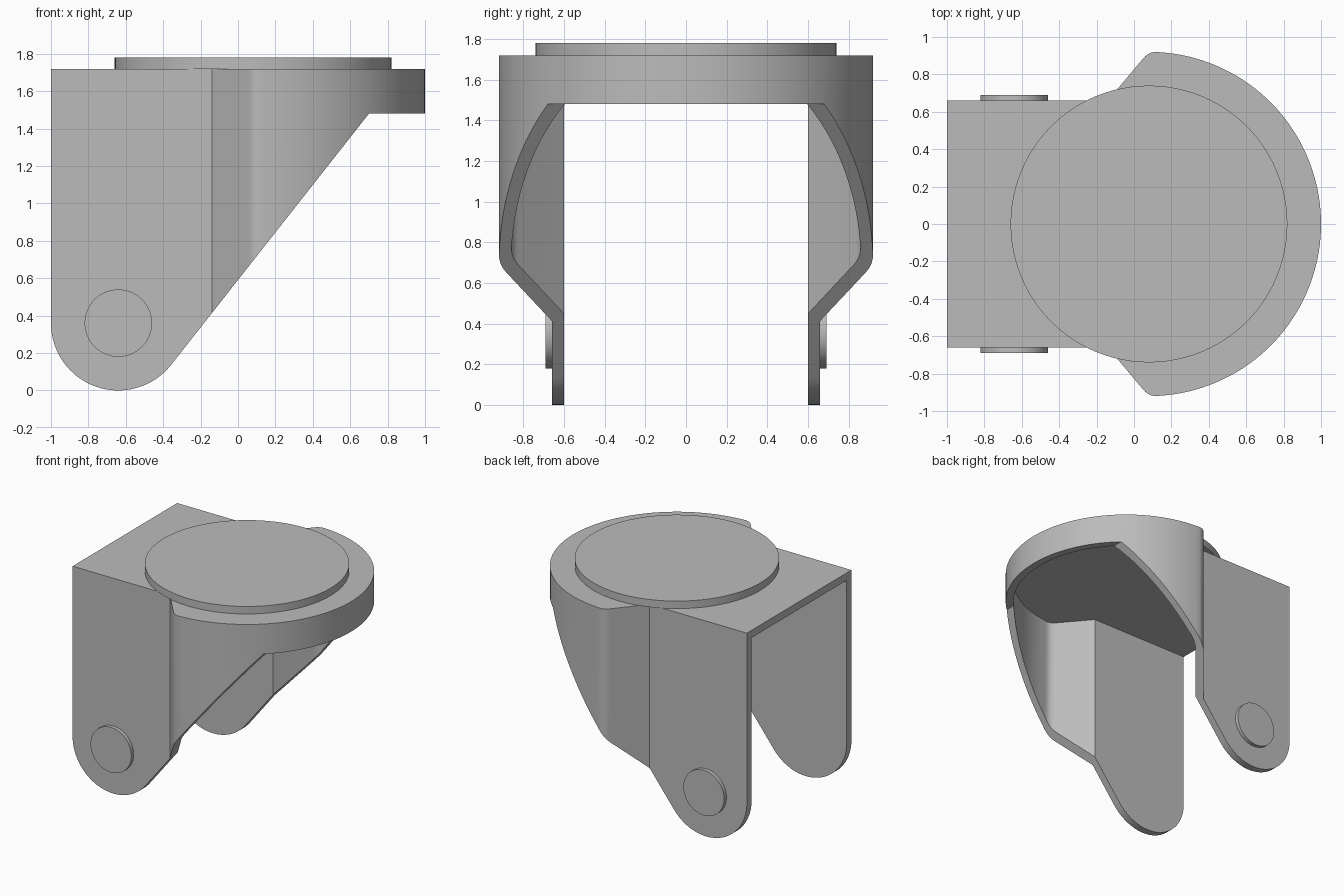
import bpy, bmesh
from math import sin, cos, atan2, radians, pi
from mathutils import Vector

cube = bpy.data.objects.get("Cube")
if cube:
    bpy.data.objects.remove(cube)

# Main dimensions
WALL = 0.06
TOP = 1.72
SWIVEL_X = 0.08
AXLE_X, AXLE_Z, LEG_R = -0.64, 0.36, 0.36

grey = bpy.data.materials.new("plain_grey")
grey.use_nodes = True
colour = (0.5, 0.5, 0.5, 1)
grey.diffuse_color = colour
grey.node_tree.nodes["Principled BSDF"].inputs["Base Color"].default_value = colour


def prism(name, points, offset):
    """Extrude a closed outline of 3D points along an offset."""
    bm = bmesh.new()
    face = bm.faces.new([bm.verts.new(p) for p in points])
    new = bmesh.ops.extrude_face_region(bm, geom=[face])["geom"]
    verts = [v for v in new if isinstance(v, bmesh.types.BMVert)]
    bmesh.ops.translate(bm, verts=verts, vec=offset)
    bmesh.ops.recalc_face_normals(bm, faces=bm.faces)
    mesh = bpy.data.meshes.new(name)
    bm.to_mesh(mesh)
    bm.free()
    obj = bpy.data.objects.new(name, mesh)
    bpy.context.collection.objects.link(obj)
    mesh.materials.append(grey)
    return obj


def activate(obj):
    bpy.ops.object.select_all(action="DESELECT")
    obj.select_set(True)
    bpy.context.view_layer.objects.active = obj


def carve(obj, cutter, operation):
    activate(obj)
    mod = obj.modifiers.new("carve", "BOOLEAN")
    mod.operation, mod.solver, mod.object = operation, "EXACT", cutter
    bpy.ops.object.modifier_apply(modifier=mod.name)
    bpy.data.objects.remove(cutter)


def smooth(obj):
    activate(obj)
    bpy.ops.object.shade_smooth_by_angle(angle=radians(30))


def plan(back, half, waist, corner, radius, z):
    """Symmetric plan: straight legs, a flare with rounded corner, round nose."""
    waist, corner = Vector((waist, half)), Vector((corner, radius))
    start = corner + (waist - corner).normalized() * 0.045
    end = corner + Vector((0.04, 0))
    side = [Vector((back, half)), waist]
    for i in range(6):
        t = i / 5
        side.append(start * (1 - t) ** 2 + corner * 2 * t * (1 - t) + end * t * t)
    first = atan2(radius, end.x - SWIVEL_X)
    for i in range(1, 41):
        a = first * (1 - i / 40)
        side.append(Vector((SWIVEL_X + radius * cos(a), radius * sin(a))))
    mirrored = [Vector((p.x, -p.y)) for p in reversed(side[:-1])]
    return [(p.x, p.y, z) for p in side + mirrored]


def disc(name, centre, radius, u, v, offset):
    ring = [Vector(centre) + Vector(u) * radius * cos(i * pi / 48)
            + Vector(v) * radius * sin(i * pi / 48) for i in range(96)]
    smooth(prism(name, ring, offset))


# Fork: hollow shell trimmed to the side profile
fork = prism("fork_housing", plan(-1, 0.66, -0.14, 0.078, 0.92, 0), (0, 0, TOP))
hollow = prism("hollow_cutter", plan(-1.2, 0.66 - WALL, -0.112, 0.107, 0.92 - WALL, -0.2),
               (0, 0, TOP - WALL + 0.2))
carve(fork, hollow, "DIFFERENCE")

slope = atan2(1.343, 1.06)
profile = [(-1, 2), (-1, AXLE_Z)]
last = pi / 2 + slope
for i in range(1, 33):
    a = pi + last * i / 32
    profile.append((AXLE_X + LEG_R * cos(a), AXLE_Z + LEG_R * sin(a)))
profile += [(0.70, 1.48), (1.2, 1.48), (1.2, 2)]
trim = prism("side_trim", [(x, -1.2, z) for x, z in profile], (0, 2.4, 0))
carve(fork, trim, "INTERSECT")
smooth(fork)

# Swivel plate on top
disc("swivel_plate", (SWIVEL_X, 0, TOP), 0.74, (1, 0, 0), (0, 1, 0), (0, 0, 0.06))

# Axle caps on the outside of both legs
for name, s in (("front_axle_cap", -1), ("back_axle_cap", 1)):
    disc(name, (AXLE_X, s * 0.66, AXLE_Z), 0.18, (1, 0, 0), (0, 0, 1), (0, s * 0.03, 0))
